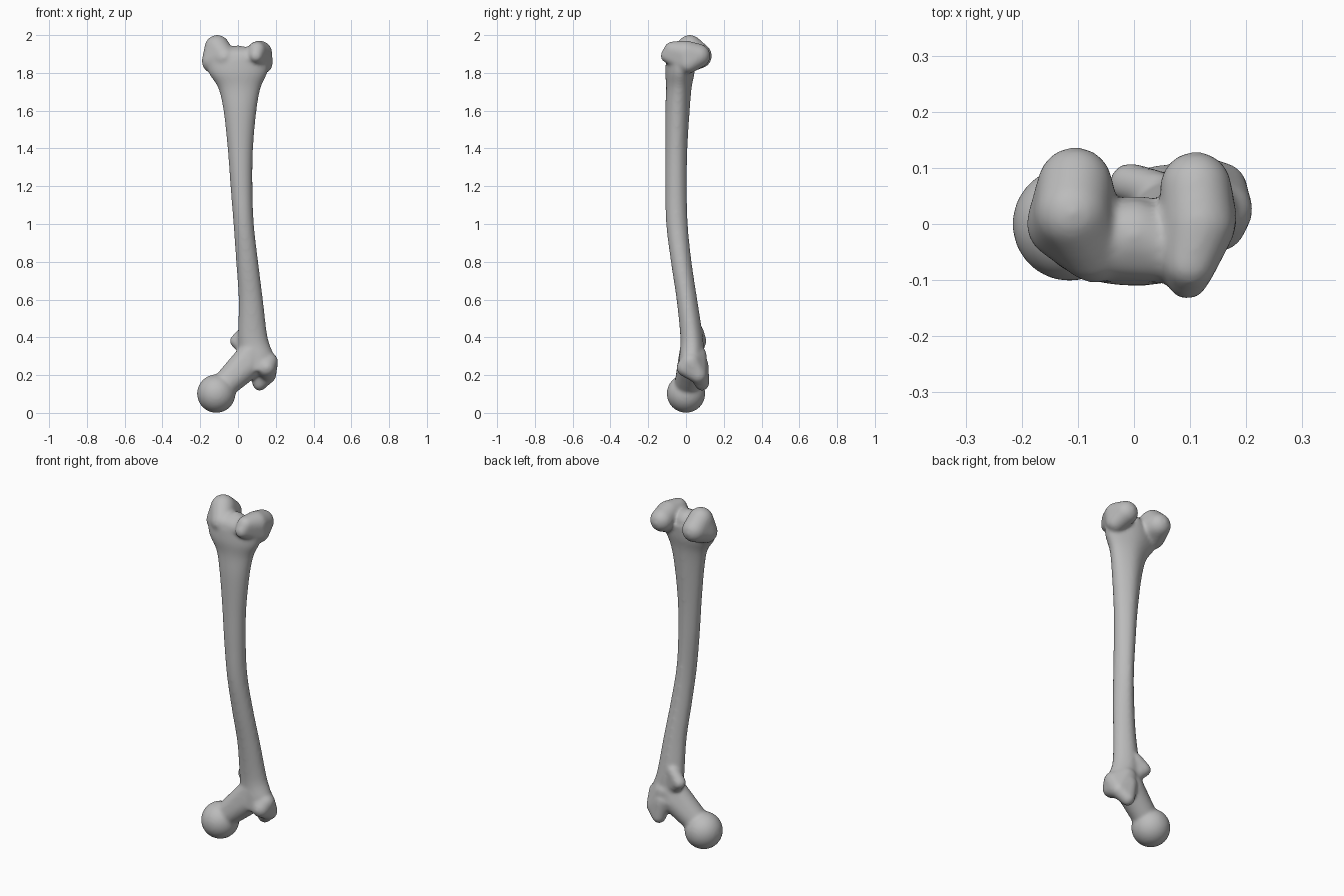
import bpy, bmesh
from math import sin, cos, tau
from mathutils import Matrix

cube = bpy.data.objects.get("Cube")
if cube:
    bpy.data.objects.remove(cube)

bone_grey = bpy.data.materials.new("bone_grey")
bone_grey.use_nodes = True
colour = (0.5, 0.5, 0.5, 1)
bone_grey.diffuse_color = colour
bone_grey.node_tree.nodes["Principled BSDF"].inputs["Base Color"].default_value = colour

bm = bmesh.new()


def blob(balls):
    """Closed rounded lump: convex hull around balls of (x, y, z, radius)."""
    part = bmesh.new()
    for x, y, z, r in balls:
        bmesh.ops.create_icosphere(part, subdivisions=4, radius=r,
                                   matrix=Matrix.Translation((x, y, z)))
    hull = bmesh.ops.convex_hull(part, input=part.verts)
    inner = set(hull["geom_interior"]) | set(hull["geom_unused"])
    bmesh.ops.delete(part, geom=[v for v in part.verts if v in inner], context="VERTS")
    add(part)


def add(part):
    mesh = bpy.data.meshes.new("part")
    bmesh.ops.recalc_face_normals(part, faces=part.faces)
    part.to_mesh(mesh)
    part.free()
    bm.from_mesh(mesh)
    bpy.data.meshes.remove(mesh)


def shaft(sections, sides=40, steps=8):
    """Loft ovals of (z, left, right, front, back) with a low ridge at the rear."""
    part = bmesh.new()
    rings = []
    n = len(sections)
    for i in range((n - 1) * steps + 1):
        k = min(i // steps, n - 2)
        t = i / steps - k
        p0, p1, p2, p3 = (sections[min(max(k + d, 0), n - 1)] for d in (-1, 0, 1, 2))
        z, x0, x1, y0, y1 = (
            b + t * ((c - a) / 2 + t * (a - 2.5 * b + 2 * c - d / 2
                                        + t * (1.5 * (b - c) + (d - a) / 2)))
            for a, b, c, d in zip(p0, p1, p2, p3))
        ring = []
        for j in range(sides):
            a = tau * j / sides
            ridge = 0.9 + 0.1 * max(0, sin(a)) ** 8 if sin(a) > 0 else 1 - 0.1 * max(0, sin(a) + 1) ** 4
            ring.append(part.verts.new(((x0 + x1) / 2 + (x1 - x0) / 2 * cos(a),
                                        (y0 + y1) / 2 + (y1 - y0) / 2 * sin(a) * ridge, z)))
        rings.append(ring)
    for low, high in zip(rings, rings[1:]):
        for j in range(sides):
            m = (j + 1) % sides
            part.faces.new((low[j], low[m], high[m], high[j]))
    part.faces.new(rings[0][::-1])
    part.faces.new(rings[-1])
    add(part)


# Curved shaft, flaring at both ends
shaft([(0.22, 0.03, 0.19, -0.04, 0.09),
       (0.30, 0.01, 0.19, -0.035, 0.095),
       (0.40, 0.00, 0.157, -0.03, 0.09),
       (0.60, 0.003, 0.132, -0.05, 0.06),
       (0.80, -0.01, 0.107, -0.08, 0.03),
       (1.00, -0.024, 0.084, -0.105, 0.01),
       (1.20, -0.04, 0.077, -0.11, 0.005),
       (1.40, -0.055, 0.08, -0.11, 0.008),
       (1.60, -0.077, 0.098, -0.11, 0.02),
       (1.72, -0.105, 0.12, -0.105, 0.03),
       (1.80, -0.155, 0.155, -0.11, 0.045),
       (1.87, -0.165, 0.165, -0.105, 0.05)])

# Ball head and neck
blob([(-0.115, 0.0, 0.102, 0.102)])
blob([(-0.1, 0.0, 0.12, 0.065), (0.05, 0.03, 0.25, 0.075), (0.07, 0.03, 0.32, 0.065)])

# Large outer knob, and the small inner knob at the rear
blob([(0.16, 0.025, 0.27, 0.052), (0.15, 0.0, 0.24, 0.05), (0.1, 0.05, 0.3, 0.06),
      (0.157, 0.065, 0.2, 0.045)])
blob([(0.155, 0.065, 0.2, 0.045), (0.115, 0.085, 0.155, 0.038), (0.1, 0.07, 0.25, 0.05)])
blob([(-0.008, 0.073, 0.38, 0.036), (0.04, 0.06, 0.43, 0.035), (0.05, 0.05, 0.33, 0.04)])

# Two rounded knuckles with a notch between them
blob([(-0.105, 0.07, 1.89, 0.067), (-0.11, 0.02, 1.934, 0.067),
      (-0.07, -0.045, 1.88, 0.06), (-0.13, 0.0, 1.86, 0.062)])
blob([(0.11, 0.065, 1.89, 0.064), (0.115, 0.0, 1.905, 0.066),
      (0.1, -0.07, 1.92, 0.047), (0.095, -0.098, 1.89, 0.037), (0.13, 0.01, 1.85, 0.054)])
# Saddle joining the knuckles at the front
blob([(-0.05, -0.035, 1.87, 0.065), (0.05, -0.04, 1.87, 0.065), (0.0, -0.02, 1.88, 0.065)])

mesh = bpy.data.meshes.new("thigh_bone")
bm.to_mesh(mesh)
bm.free()
mesh.materials.append(bone_grey)
bone = bpy.data.objects.new("thigh_bone", mesh)
bpy.context.collection.objects.link(bone)

# Fuse the parts into one skin and soften the joins
remesh = bone.modifiers.new("fuse", "REMESH")
remesh.mode = "VOXEL"
remesh.voxel_size = 0.008
remesh.use_smooth_shade = True
soften = bone.modifiers.new("soften", "SMOOTH")
soften.factor = 0.5
soften.iterations = 14
